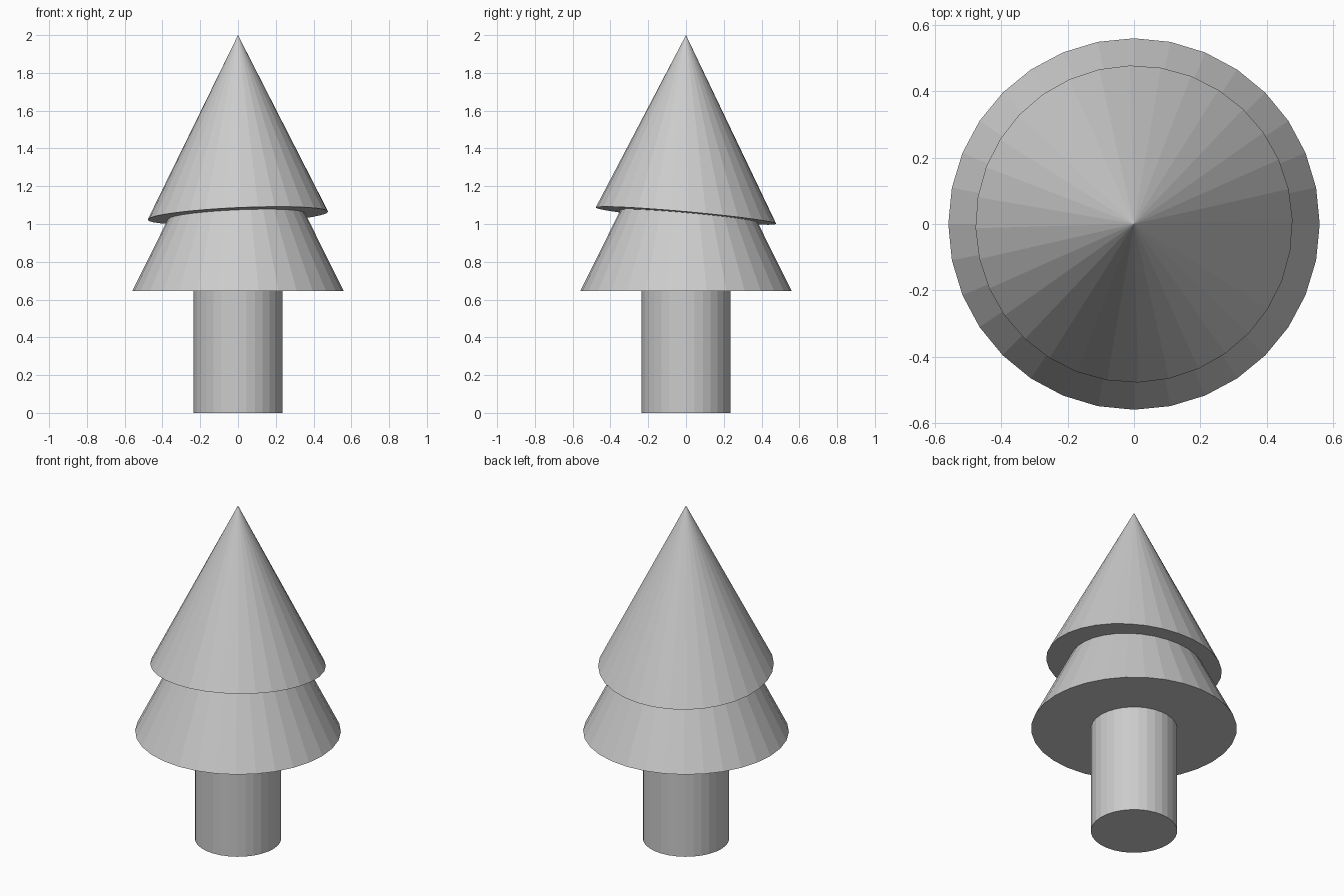
import bpy
import math

if "Cube" in bpy.data.objects:
    bpy.data.objects.remove(bpy.data.objects["Cube"])

SIDES = 32


def solid(name, bottom_radius, top_radius, z0, z1, turn=0.0):
    """Upright flat-shaded cylinder or cone between two heights."""
    args = dict(vertices=SIDES, depth=z1 - z0, location=(0, 0, 0))
    if top_radius == bottom_radius:
        bpy.ops.mesh.primitive_cylinder_add(radius=bottom_radius, **args)
    else:
        bpy.ops.mesh.primitive_cone_add(radius1=bottom_radius, radius2=top_radius, **args)
    obj = bpy.context.object
    obj.name = name
    c, s = math.cos(turn), math.sin(turn)
    for v in obj.data.vertices:
        x, y, z = v.co
        v.co = (x * c - y * s, x * s + y * c, z + (z0 + z1) / 2)
    return obj


# Trunk
solid("trunk", 0.235, 0.235, 0.0, 0.67)

# Lower tier of foliage, its tip hidden inside the upper tier
solid("lower_foliage", 0.56, 0.0, 0.645, 1.77)

# Upper tier, with its rim slanted: higher at the front and right
upper = solid("upper_foliage", 0.478, 0.0, 1.044, 2.0, math.radians(1.5))
for v in upper.data.vertices:
    if v.co.z < 1.5:
        v.co.z += 0.045 * v.co.x - 0.09 * v.co.y
